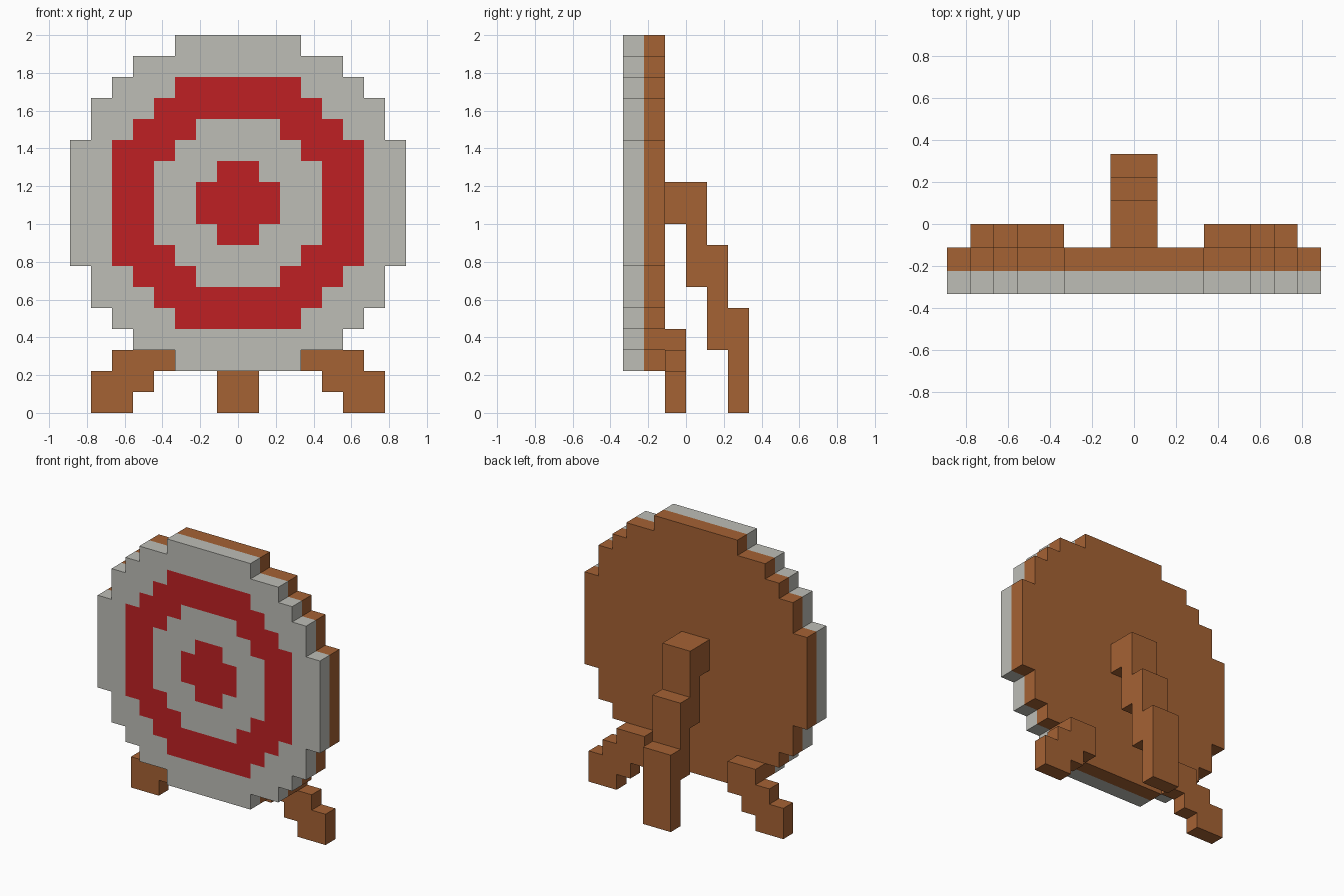
import bpy, bmesh, math
from mathutils import Vector

if "Cube" in bpy.data.objects:
    bpy.data.objects.remove(bpy.data.objects["Cube"], do_unlink=True)

U = 1 / 9          # one block
CENTRE = 10        # height of the target centre, in blocks


def material(name, rgb):
    m = bpy.data.materials.new(name)
    m.use_nodes = True
    m.diffuse_color = (*rgb, 1)
    m.node_tree.nodes["Principled BSDF"].inputs["Base Color"].default_value = (*rgb, 1)
    return m


GREY = material("pale grey", (0.51, 0.51, 0.47))
RED = material("target red", (0.52, 0.0144, 0.017))
WOOD = material("brown wood", (0.376, 0.122, 0.034))


def finish(name, bm, mats):
    bmesh.ops.recalc_face_normals(bm, faces=bm.faces)
    bmesh.ops.scale(bm, vec=(U, U, U), verts=bm.verts)
    mesh = bpy.data.meshes.new(name)
    bm.to_mesh(mesh)
    bm.free()
    for m in mats:
        mesh.materials.append(m)
    obj = bpy.data.objects.new(name, mesh)
    bpy.context.collection.objects.link(obj)
    return obj


def extrude(bm, offset):
    geom = bmesh.ops.extrude_face_region(bm, geom=bm.faces[:])["geom"]
    verts = [g for g in geom if isinstance(g, bmesh.types.BMVert)]
    bmesh.ops.translate(bm, vec=offset, verts=verts)


# Stepped circles: half width of each block row, from the middle row outwards
BOARD = (8, 8, 8, 7, 7, 6, 5, 3)
RING_OUTER = (6, 6, 6, 5, 4, 3)
RING_INNER = (4, 4, 3, 2)
BULLSEYE = (2, 1)


def inside(rows, x, z):
    row = int(abs(z))
    return row < len(rows) and abs(x) < rows[row]


def is_red(x, z):
    if inside(RING_INNER, x, z):
        return inside(BULLSEYE, x, z)
    return inside(RING_OUTER, x, z)


def stepped_disc(name, front, mats, painted):
    bm = bmesh.new()
    for i in range(-8, 8):
        for k in range(-8, 8):
            if inside(BOARD, i + 0.5, k + 0.5):
                corners = ((i, k), (i + 1, k), (i + 1, k + 1), (i, k + 1))
                bm.faces.new([bm.verts.new((x, front, z + CENTRE)) for x, z in corners])
    bmesh.ops.remove_doubles(bm, verts=bm.verts, dist=0.01)
    extrude(bm, Vector((0, 1, 0)))
    if painted:
        for f in bm.faces:
            c = f.calc_center_median()
            if abs(c.y - front) < 0.01 and is_red(c.x, c.z - CENTRE):
                f.material_index = 1
    else:
        bmesh.ops.dissolve_limit(bm, angle_limit=math.radians(1),
                                 verts=bm.verts, edges=bm.edges)
    return finish(name, bm, mats)


def prism(name, points, offset):
    bm = bmesh.new()
    bm.faces.new([bm.verts.new(p) for p in points])
    extrude(bm, Vector(offset))
    return finish(name, bm, [WOOD])


# Target board: painted front layer and wooden backing
stepped_disc("target_face", -3, [GREY, RED], True)
stepped_disc("wooden_backing", -2, [WOOD], False)

# Front legs, stepping outwards to the ground
LEG = ((3, 2), (4, 2), (4, 1), (5, 1), (5, 0), (7, 0),
       (7, 2), (6, 2), (6, 3), (5, 3), (5, 4), (3, 4))
for side, s in (("left", 1), ("right", -1)):
    prism(f"front_leg_{side}", [(s * x, -1, z) for x, z in LEG], (0, 1, 0))

# Rear prop, stepping backwards to the ground
PROP = ((-1, 9), (0, 9), (0, 6), (1, 6), (1, 3), (2, 3), (2, 0), (3, 0),
        (3, 5), (2, 5), (2, 8), (1, 8), (1, 11), (-1, 11))
prism("rear_prop", [(-1, y, z) for y, z in PROP], (2, 0, 0))
